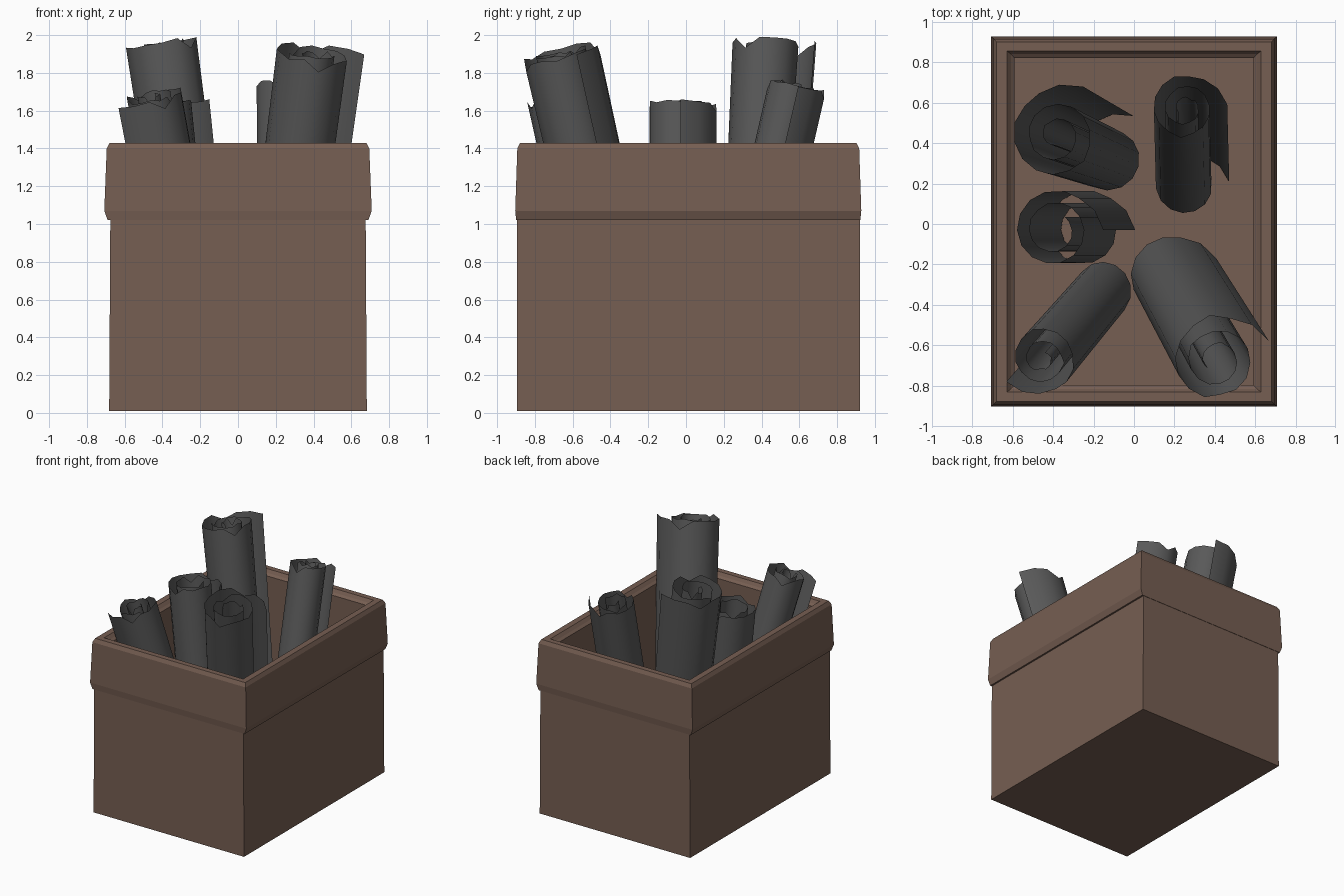
import bpy, bmesh, math, random
from mathutils import Vector

random.seed(4)
cube = bpy.data.objects.get("Cube")
if cube:
    bpy.data.objects.remove(cube, do_unlink=True)


def make_material(name, rgb):
    mat = bpy.data.materials.new(name)
    mat.use_nodes = True
    mat.diffuse_color = (*rgb, 1)
    bsdf = next(n for n in mat.node_tree.nodes if n.type == 'BSDF_PRINCIPLED')
    bsdf.inputs["Base Color"].default_value = (*rgb, 1)
    return mat


brown = make_material("brown_board", (0.18, 0.112, 0.084))
grey = make_material("dark_grey_paper", (0.1, 0.1, 0.1))


def make_object(name, bm, mat):
    mesh = bpy.data.meshes.new(name)
    bm.to_mesh(mesh)
    bm.free()
    mesh.materials.append(mat)
    obj = bpy.data.objects.new(name, mesh)
    bpy.context.collection.objects.link(obj)
    return obj


# Open box: rectangular rings stitched from the base, over the rim band, down to the floor
def make_box(name, rings, centre_y):
    bm = bmesh.new()
    loops = []
    for hx, hy, z in rings:
        corners = ((-1, -1), (1, -1), (1, 1), (-1, 1))
        loops.append([bm.verts.new((sx * hx, centre_y + sy * hy, z)) for sx, sy in corners])
    for a, b in zip(loops, loops[1:]):
        for i in range(4):
            j = (i + 1) % 4
            bm.faces.new((a[i], a[j], b[j], b[i]))
    bm.faces.new(loops[0][::-1])
    bm.faces.new(loops[-1])
    return make_object(name, bm, brown)


make_box("open_box", [
    (0.682, 0.908, 0.01), (0.676, 0.908, 1.02),     # outer wall
    (0.69, 0.911, 1.02), (0.708, 0.916, 1.07),      # underside of band
    (0.695, 0.905, 1.40), (0.68, 0.89, 1.43),       # band and top bevel
    (0.63, 0.845, 1.43), (0.61, 0.83, 1.405),       # rim
    (0.592, 0.81, 1.39), (0.592, 0.81, 0.03),       # inner wall
], 0.012)


# Rolled sheet: a spiral cross-section swept along a tilted axis, with a torn top edge
def make_scroll(name, foot, head, r_foot, r_head, start, turns, core):
    foot, head = Vector(foot), Vector(head)
    axis = (head - foot).normalized()
    side = (Vector((1, 0, 0)) - axis * axis.x).normalized()
    front = axis.cross(side)
    per_turn = 14
    count = int(turns * per_turn)
    rows = (0, 0.35, 0.7, 1)
    notches = {3, 10, per_turn + 5, 2 * per_turn + 2}
    bm = bmesh.new()
    columns = []
    for i in range(count + 1):
        t = i / count
        angle = math.radians(start) + i * math.tau / per_turn
        scale = 1 - (1 - core) * t
        if i < 2:
            scale += 0.09 * (2 - i)          # loose outer flap
        tear = random.uniform(0, 0.025) + (0.05 if i in notches else 0)
        column = []
        for row in rows:
            radius = (r_foot + (r_head - r_foot) * row) * scale
            point = foot.lerp(head, row)
            point += (side * math.cos(angle) + front * math.sin(angle)) * radius
            if row == 1:
                point -= axis * tear
            column.append(bm.verts.new(point))
        columns.append(column)
    for a, b in zip(columns, columns[1:]):
        for k in range(len(rows) - 1):
            bm.faces.new((a[k], b[k], b[k + 1], a[k + 1]))
    obj = make_object(name, bm, grey)
    bpy.ops.object.select_all(action='DESELECT')
    obj.select_set(True)
    bpy.context.view_layer.objects.active = obj
    bpy.ops.object.shade_smooth_by_angle(angle=math.radians(40))


make_scroll("back_right_scroll", (-0.12, 0.33, 0.07), (-0.39, 0.44, 1.97), 0.2, 0.235, 60, 2.6, 0.2)
make_scroll("middle_right_scroll", (-0.24, -0.03, 0.06), (-0.4, -0.03, 1.65), 0.21, 0.21, 0, 2.2, 0.4)
make_scroll("front_right_scroll", (-0.16, -0.32, 0.07), (-0.46, -0.67, 1.69), 0.17, 0.185, 215, 2.6, 0.2)
make_scroll("front_left_scroll", (0.17, -0.26, 0.07), (0.41, -0.68, 1.91), 0.215, 0.235, 20, 2.6, 0.25)
make_scroll("back_left_scroll", (0.26, 0.19, 0.06), (0.25, 0.58, 1.75), 0.18, 0.18, 5, 2.6, 0.2)
